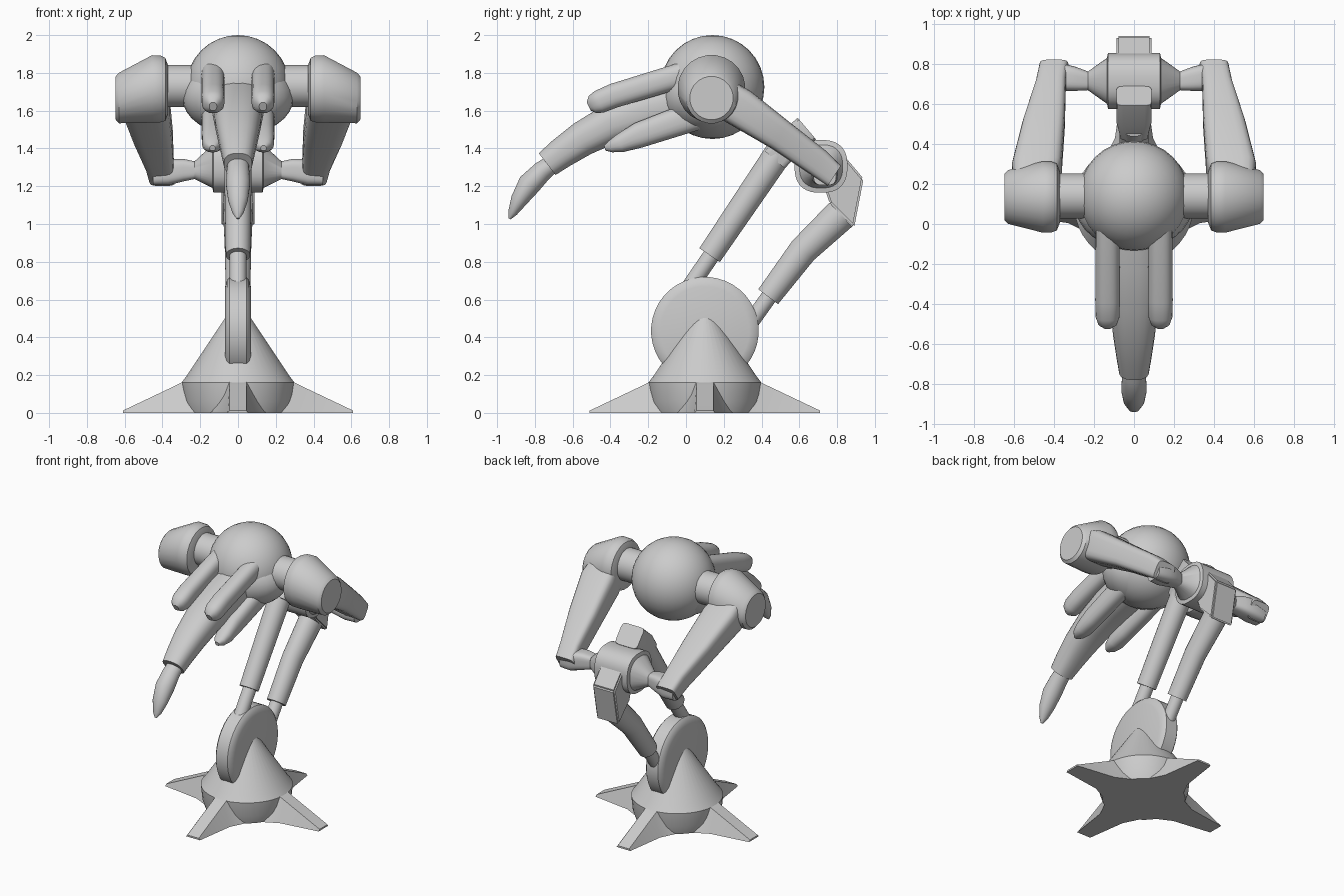
import bpy, bmesh
from math import cos, sin, pi, copysign, radians
from mathutils import Vector

if "Cube" in bpy.data.objects:
    bpy.data.objects.remove(bpy.data.objects["Cube"], do_unlink=True)

grey = bpy.data.materials.new("plain grey")
grey.use_nodes = True
grey.diffuse_color = (0.6, 0.6, 0.6, 1)
grey.node_tree.nodes["Principled BSDF"].inputs["Base Color"].default_value = (0.6, 0.6, 0.6, 1)


def finish(name, bm, angle=35):
    bmesh.ops.recalc_face_normals(bm, faces=bm.faces[:])
    mesh = bpy.data.meshes.new(name)
    bm.to_mesh(mesh)
    bm.free()
    mesh.materials.append(grey)
    obj = bpy.data.objects.new(name, mesh)
    bpy.context.collection.objects.link(obj)
    bpy.ops.object.select_all(action='DESELECT')
    obj.select_set(True)
    bpy.context.view_layer.objects.active = obj
    bpy.ops.object.shade_smooth_by_angle(angle=radians(angle))
    return obj


def loft(name, rings, sides=24, square=1.0):
    """Skin a row of (centre, u, v) rings; a low square value gives boxy sections."""
    bm = bmesh.new()
    rows = []
    for c, u, v in rings:
        row = []
        for i in range(sides):
            a = 2 * pi * (i + 0.5) / sides
            cu = copysign(abs(cos(a)) ** square, cos(a))
            sv = copysign(abs(sin(a)) ** square, sin(a))
            row.append(bm.verts.new(c + u * cu + v * sv))
        rows.append(row)
    for a, b in zip(rows, rows[1:]):
        for i in range(sides):
            j = (i + 1) % sides
            bm.faces.new((a[i], a[j], b[j], b[i]))
    bm.faces.new(rows[0])
    bm.faces.new(rows[-1])
    return finish(name, bm)


def limb(name, path, x=0, sides=24, square=1.0):
    """Path of (y, z, half width, half depth), bending in the side plane."""
    pts = [Vector((x, p[0], p[1])) for p in path]
    rings = []
    for i, p in enumerate(path):
        t = (pts[min(i + 1, len(pts) - 1)] - pts[max(i - 1, 0)]).normalized()
        rings.append((pts[i], Vector((p[2], 0, 0)), Vector((0, -t.z, t.y)) * p[3]))
    return loft(name, rings, sides, square)


def axle(name, stations, square=1.0, sides=32):
    """Stations of (x, y, z, radius) along the x axis."""
    return loft(name, [(Vector((x, y, z)), Vector((0, r, 0)), Vector((0, 0, r)))
                       for x, y, z, r in stations], sides, square)


def ball(name, centre, radii):
    bm = bmesh.new()
    bmesh.ops.create_uvsphere(bm, u_segments=32, v_segments=16, radius=1)
    for v in bm.verts:
        v.co = Vector([c + r * k for c, r, k in zip(centre, radii, v.co)])
    return finish(name, bm)


# base: drum rising into a cone, with four spiked feet
BASE = Vector((0, 0.1, 0))
profile = [(0.0, 0.27), (0.06, 0.29), (0.16, 0.30), (0.2, 0.27), (0.6, 0.003)]
loft("base_cone", [(BASE + Vector((0, 0, z)), Vector((r, 0, 0)), Vector((0, r, 0)))
                   for z, r in profile], 40)
for k in range(4):
    d = Vector((round(cos(k * pi / 2)), round(sin(k * pi / 2)), 0))
    side = Vector((-d.y, d.x, 0))
    bm = bmesh.new()
    rows = []
    for dist, low, high, top in ((0.15, 0.19, 0.05, 0.2), (0.24, 0.14, 0.048, 0.19),
                                 (0.33, 0.095, 0.045, 0.145), (0.61, 0.055, 0.045, 0.012)):
        rows.append([bm.verts.new(BASE + d * dist + side * s + Vector((0, 0, z)))
                     for s, z in ((-low, 0), (low, 0), (high, top), (-high, top))])
    for a, b in zip(rows, rows[1:]):
        for i in range(4):
            bm.faces.new((a[i], a[(i + 1) % 4], b[(i + 1) % 4], b[i]))
    bm.faces.new(rows[0])
    bm.faces.new(rows[-1])
    finish(f"foot_spike_{k + 1}", bm)

# pivot wheel held in the cone
axle("pivot_wheel", [(x, 0.1, 0.435, r) for x, r in
                     ((-0.068, 0.235), (-0.058, 0.27), (-0.045, 0.285),
                      (0.045, 0.285), (0.058, 0.27), (0.068, 0.235))], sides=40)

# two lifting struts, each a thin rod in a thick sleeve
limb("front_rod", [(-0.06, 0.55, 0.045, 0.045), (0.2, 0.93, 0.045, 0.045)])
limb("front_sleeve", [(0.125, 0.835, 0.065, 0.066), (0.5, 1.39, 0.075, 0.075)])
limb("front_strut_block", [(0.47, 1.34, 0.07, 0.07), (0.54, 1.42, 0.088, 0.075),
                           (0.64, 1.505, 0.088, 0.075)], sides=16, square=0.3)
limb("rear_rod", [(0.3, 0.42, 0.043, 0.043), (0.5, 0.7, 0.043, 0.043)])
limb("rear_sleeve", [(0.435, 0.615, 0.065, 0.066), (0.62, 0.86, 0.07, 0.077),
                     (0.82, 1.05, 0.078, 0.088)])
bm = bmesh.new()
outline = ((0.76, 1.11), (0.89, 0.98), (0.94, 1.24), (0.83, 1.37), (0.7, 1.3))
left, right = [[bm.verts.new((x, y, z)) for y, z in outline] for x in (0.088, -0.088)]
bm.faces.new(left)
bm.faces.new(right)
for i in range(5):
    j = (i + 1) % 5
    bm.faces.new((left[i], left[j], right[j], right[i]))
bmesh.ops.bevel(bm, geom=bm.edges[:], offset=0.01, segments=2, affect='EDGES')
finish("rear_elbow", bm)

# cross knuckle that joins the struts to the arms
axle("cross_knuckle", [(x, 0.715, z, r) for x, z, r in
                       ((-0.32, 1.285, 0.045), (-0.23, 1.285, 0.047), (-0.135, 1.305, 0.115),
                        (-0.13, 1.305, 0.14), (0.13, 1.305, 0.14), (0.135, 1.305, 0.115),
                        (0.23, 1.285, 0.047), (0.32, 1.285, 0.045))], square=0.8)

# head
ball("head", (0, 0.14, 1.725), (0.275, 0.275, 0.275))
ball("head_collar", (0, 0.1, 1.67), (0.295, 0.23, 0.2))

# arms and shoulders, one per side
for s, word in ((1, "left"), (-1, "right")):
    axle(word + "_shoulder_axle", [(s * 0.2, 0.14, 1.73, 0.112), (s * 0.42, 0.14, 1.73, 0.112)])
    axle(word + "_shoulder_cap", [(s * x, 0.135, z, r) for x, z, r in
                                  ((0.37, 1.71, 0.13), (0.385, 1.713, 0.168), (0.41, 1.715, 0.178),
                                   (0.455, 1.715, 0.18), (0.63, 1.667, 0.135),
                                   (0.648, 1.667, 0.115))], sides=24)
    rings = []
    for x, y, z, w, h in ((0.5, 0.16, 1.69, 0.1, 0.1), (0.485, 0.28, 1.62, 0.125, 0.105),
                          (0.45, 0.5, 1.47, 0.105, 0.085), (0.415, 0.7, 1.325, 0.075, 0.075),
                          (0.4, 0.785, 1.255, 0.072, 0.065)):
        rings.append((Vector((s * x, y, z)), Vector((w, 0, 0)), Vector((0, 0.56, 0.83)) * h))
    loft(word + "_arm", rings, 20, 0.45)
    axle(word + "_wrist", [(s * 0.23, 0.715, 1.285, 0.047), (s * 0.29, 0.725, 1.285, 0.06),
                           (s * 0.37, 0.735, 1.275, 0.07), (s * 0.45, 0.735, 1.265, 0.06)], 0.6)
    # probes beside the beak
    limb(word + "_upper_probe", [(0.05, 1.81, 0.06, 0.068), (-0.38, 1.68, 0.062, 0.065),
                                 (-0.46, 1.647, 0.06, 0.062), (-0.495, 1.632, 0.048, 0.05),
                                 (-0.515, 1.622, 0.02, 0.024)], x=s * 0.132, square=0.8)
    limb(word + "_lower_probe", [(0.05, 1.575, 0.058, 0.08), (-0.25, 1.47, 0.058, 0.068),
                                 (-0.35, 1.427, 0.055, 0.05), (-0.4, 1.41, 0.042, 0.032),
                                 (-0.43, 1.402, 0.015, 0.014)], x=s * 0.135, square=0.8)

# curved beak with a separate tip
limb("beak", [(0.0, 1.65, 0.135, 0.13), (-0.2, 1.6, 0.135, 0.12), (-0.4, 1.53, 0.122, 0.105),
              (-0.55, 1.45, 0.105, 0.093), (-0.66, 1.375, 0.088, 0.082),
              (-0.735, 1.317, 0.075, 0.073)], square=0.8)
limb("beak_tip", [(-0.68, 1.34, 0.055, 0.045), (-0.76, 1.28, 0.06, 0.055),
                  (-0.83, 1.21, 0.064, 0.062), (-0.885, 1.125, 0.052, 0.045),
                  (-0.918, 1.06, 0.03, 0.025), (-0.934, 1.028, 0.008, 0.007)])
